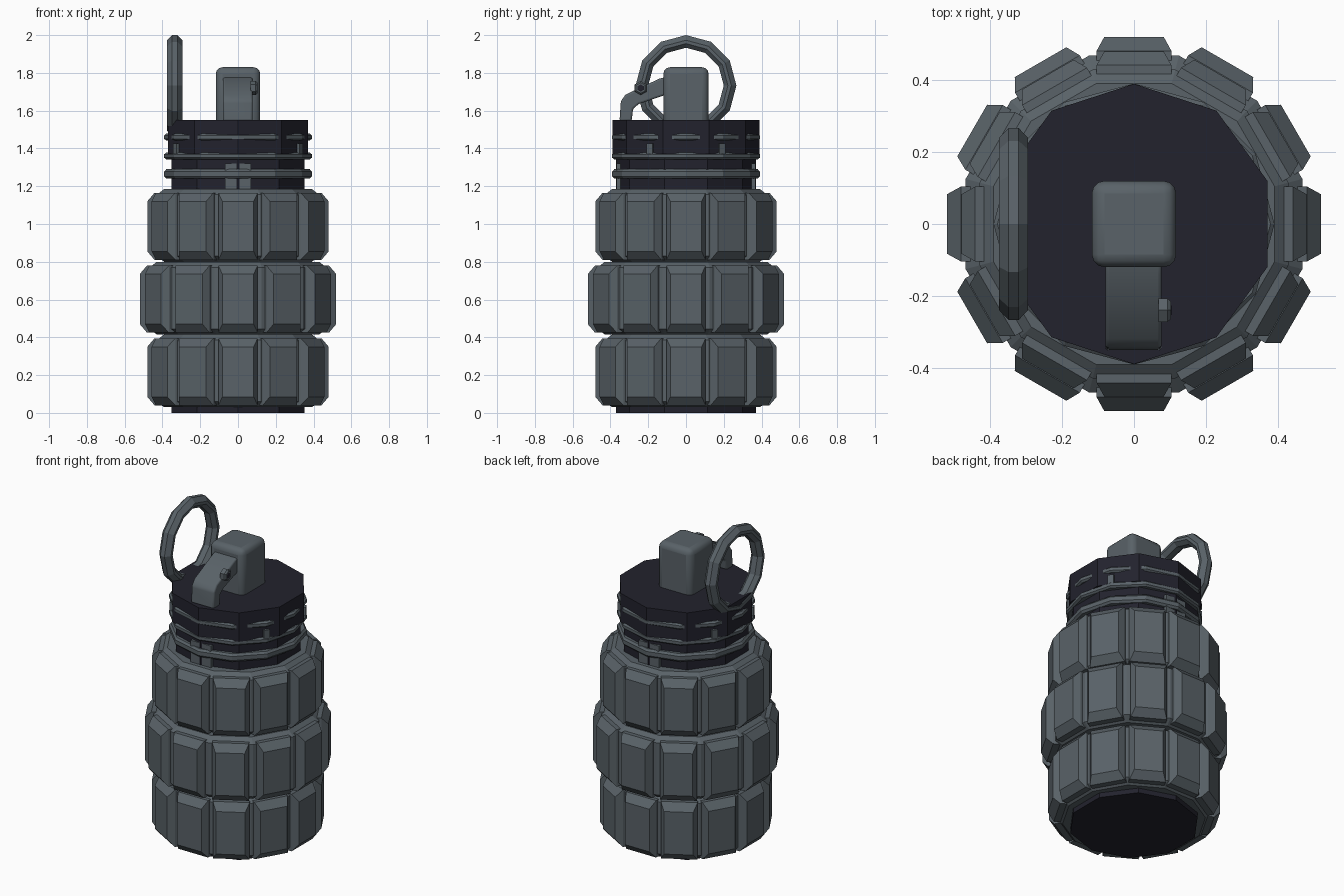
import bpy, bmesh
from math import pi, cos, sin
from mathutils import Matrix, Vector

if "Cube" in bpy.data.objects:
    bpy.data.objects.remove(bpy.data.objects["Cube"], do_unlink=True)


def material(name, colour):
    mat = bpy.data.materials.new(name)
    mat.use_nodes = True
    mat.diffuse_color = (*colour, 1)
    mat.node_tree.nodes["Principled BSDF"].inputs["Base Color"].default_value = (*colour, 1)
    return mat


GREY = material("slate grey", (0.10, 0.122, 0.138))
DARK = material("dark navy", (0.016, 0.016, 0.026))


def finish(name, bm, mat, bevel=0, smooth=False):
    bmesh.ops.recalc_face_normals(bm, faces=bm.faces)
    mesh = bpy.data.meshes.new(name)
    bm.to_mesh(mesh)
    bm.free()
    mesh.materials.append(mat)
    ob = bpy.data.objects.new(name, mesh)
    bpy.context.collection.objects.link(ob)
    if bevel:
        mod = ob.modifiers.new("rounding", "BEVEL")
        mod.width, mod.segments = bevel, 3
    if smooth:
        bpy.ops.object.select_all(action="DESELECT")
        ob.select_set(True)
        bpy.context.view_layer.objects.active = ob
        bpy.ops.object.shade_smooth_by_angle(angle=pi / 5)
    return ob


def lathe(bm, profile, sides, start=0.0, ring=False):
    """Turn (radius, z) points about z; ring closes the profile, otherwise ends are capped."""
    loops = []
    for i in range(sides):
        a = start + 2 * pi * i / sides
        loops.append([bm.verts.new((r * cos(a), r * sin(a), z)) for r, z in profile])
    n = len(profile)
    for i, loop in enumerate(loops):
        nxt = loops[(i + 1) % sides]
        for j in range(n if ring else n - 1):
            k = (j + 1) % n
            bm.faces.new((loop[j], nxt[j], nxt[k], loop[k]))
    if not ring:
        bm.faces.new([p[0] for p in loops])
        bm.faces.new([p[-1] for p in loops])


def box(bm, size, matrix):
    bmesh.ops.create_cube(bm, size=1, matrix=matrix @ Matrix.Diagonal((*size, 1)))


# Dark inner container and its wider cap
bm = bmesh.new()
lathe(bm, [(0.37, 0), (0.37, 1.37), (0.39, 1.37), (0.39, 1.55)], 10, pi / 2)
finish("inner_container", bm, DARK)


# Chamfered body bands, each with twelve raised pads
def pad(bm, angle, inner, outer, z0, z1):
    turn = Matrix.Rotation(angle, 4, "Z")
    rings = []
    for x, w, trim in ((inner - 0.03, 0.104, 0.0), (inner + 0.012, 0.104, 0.0), (outer, 0.083, 0.045)):
        corners = ((-w, z0 + trim), (w, z0 + trim), (w, z1 - trim), (-w, z1 - trim))
        rings.append([bm.verts.new(turn @ Vector((x, y, z))) for y, z in corners])
    for a, b in zip(rings, rings[1:]):
        for j in range(4):
            k = (j + 1) % 4
            bm.faces.new((a[j], a[k], b[k], b[j]))
    bm.faces.new(rings[0])
    bm.faces.new(rings[-1])


for name, z, outer in (("lower", 0.03, 0.48), ("middle", 0.415, 0.52), ("upper", 0.80, 0.48)):
    r = outer - 0.04
    top = z + 0.385
    bm = bmesh.new()
    lathe(bm, [(r - 0.035, z), (r + 0.005, z + 0.03), (r + 0.005, top - 0.03), (r - 0.035, top)],
          12, pi / 12)
    finish(name + "_band", bm, GREY)
    bm = bmesh.new()
    for i in range(12):
        pad(bm, i * pi / 6, r - 0.01, outer, z + 0.01, top - 0.02)
    finish(name + "_band_pads", bm, GREY)

# Thread rings around the neck
for i, (z, h) in enumerate(((1.265, 0.025), (1.36, 0.018), (1.46, 0.018))):
    bm = bmesh.new()
    lathe(bm, [(0.33, z - h), (0.38, z - h), (0.391, z - h / 2),
               (0.391, z + h / 2), (0.38, z + h), (0.33, z + h)], 12, 0, ring=True)
    finish("thread_ring_%d" % (i + 1), bm, GREY)

# Small neck plates and thread stops
bm = bmesh.new()
for y in (-1, 1):
    box(bm, (0.14, 0.03, 0.14), Matrix.Translation((0, y * 0.352, 1.25)))
finish("neck_plates", bm, GREY)
bm = bmesh.new()
for sx in (-1, 1):
    for sy in (-1, 1):
        turn = Matrix.Rotation(pi / 2 - sx * (pi / 2 - sy * pi / 6), 4, "Z")
        box(bm, (0.03, 0.035, 0.06), turn @ Matrix.Translation((0.372, 0, 1.395)))
finish("thread_stops", bm, GREY)

# Rounded block on the cap
bm = bmesh.new()
box(bm, (0.235, 0.24, 0.33), Matrix.Translation((0, 0, 1.665)))
finish("top_block", bm, GREY, bevel=0.035, smooth=True)

# Bent lever, drawn as a side profile and extruded across
profile = [(-0.08, 1.785), (-0.14, 1.77), (-0.32, 1.685), (-0.345, 1.65), (-0.352, 1.545),
           (-0.288, 1.545), (-0.28, 1.61), (-0.25, 1.635), (-0.12, 1.68), (-0.08, 1.68)]
bm = bmesh.new()
face = bm.faces.new([bm.verts.new((-0.08, y, z)) for y, z in profile])
extruded = bmesh.ops.extrude_face_region(bm, geom=[face])["geom"]
bmesh.ops.translate(bm, vec=(0.157, 0, 0),
                    verts=[v for v in extruded if isinstance(v, bmesh.types.BMVert)])
finish("lever", bm, GREY, bevel=0.01, smooth=True)

# Hinge bolt with a dark hexagonal socket
sideways = Matrix.Rotation(pi / 2, 4, "Y")
for name, mat, radius, x, depth in (("hinge_bolt", GREY, 0.037, 0.085, 0.035),
                                    ("hinge_socket", DARK, 0.019, 0.101, 0.006)):
    bm = bmesh.new()
    lathe(bm, [(radius, -depth / 2), (radius, depth * 0.25), (radius * 0.75, depth / 2)], 6)
    ob = finish(name, bm, mat)
    ob.matrix_world = Matrix.Translation((x, -0.24, 1.72)) @ sideways

# Upright pull ring with a chamfered section
bm = bmesh.new()
lathe(bm, [(0.2, -0.018), (0.222, -0.04), (0.24, -0.04), (0.267, -0.014),
           (0.267, 0.014), (0.24, 0.04), (0.222, 0.04), (0.2, 0.018)], 12, 0, ring=True)
ob = finish("pull_ring", bm, GREY)
ob.matrix_world = Matrix.Translation((-0.335, 0, 1.733)) @ sideways
